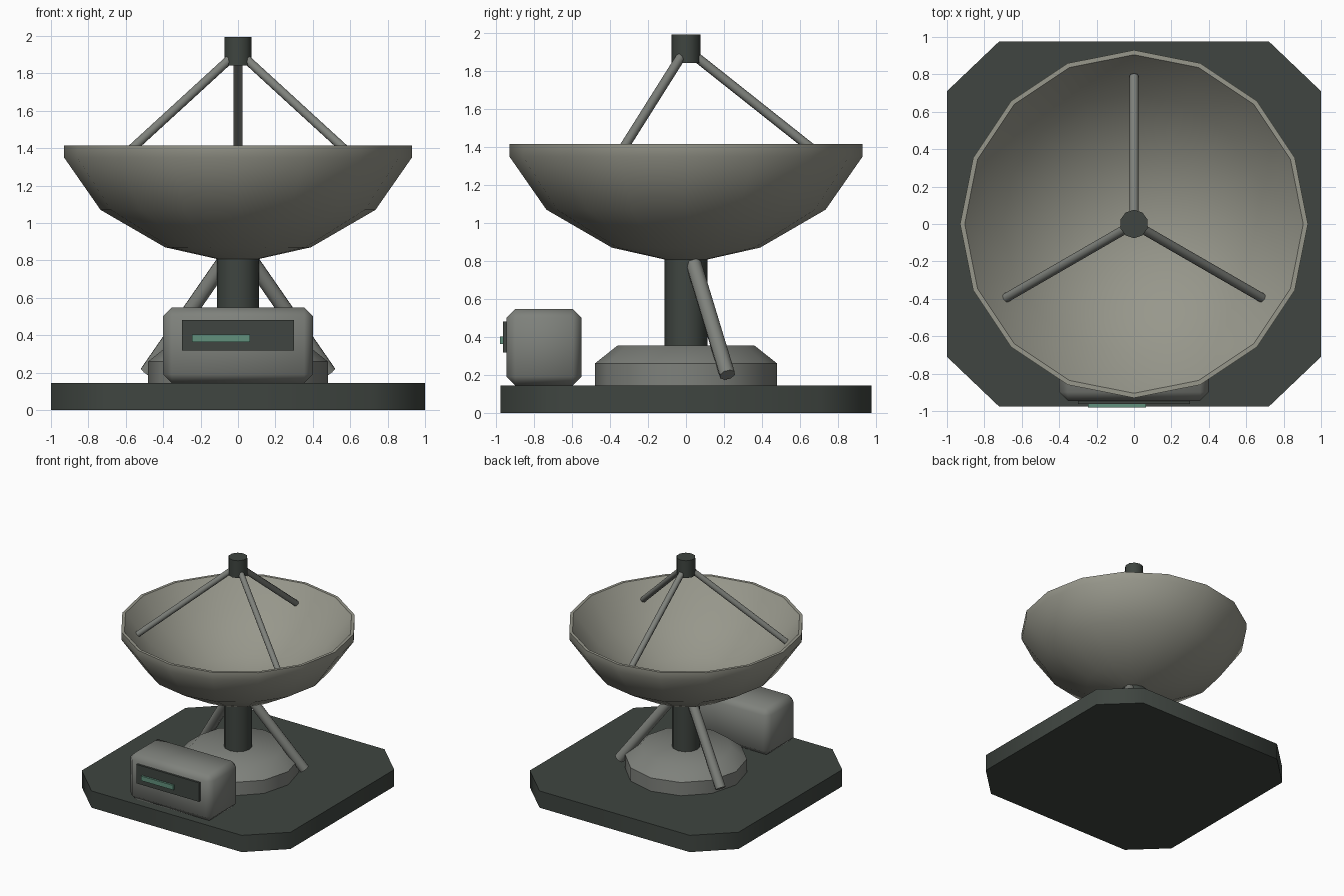
import bpy, bmesh, math
from mathutils import Vector

if "Cube" in bpy.data.objects:
    bpy.data.objects.remove(bpy.data.objects["Cube"])


def material(name, rgb):
    m = bpy.data.materials.new(name)
    m.diffuse_color = (*rgb, 1)
    m.use_nodes = True
    m.node_tree.nodes["Principled BSDF"].inputs["Base Color"].default_value = m.diffuse_color
    return m


DARK = material("dark_metal", (0.05, 0.06, 0.052))
GREY = material("grey_metal", (0.21, 0.22, 0.20))
SHELL = material("dish_shell", (0.31, 0.31, 0.26))
GREEN = material("green_light", (0.12, 0.28, 0.20))


def finish(name, bm, mat, angle=50):
    bmesh.ops.recalc_face_normals(bm, faces=bm.faces)
    me = bpy.data.meshes.new(name)
    bm.to_mesh(me)
    bm.free()
    me.materials.append(mat)
    ob = bpy.data.objects.new(name, me)
    bpy.context.collection.objects.link(ob)
    bpy.ops.object.select_all(action='DESELECT')
    ob.select_set(True)
    bpy.context.view_layer.objects.active = ob
    bpy.ops.object.shade_smooth_by_angle(angle=math.radians(angle))
    return ob


def lathe(name, profile, sides, mat):
    """Revolve (radius, z) points that start and end on the axis."""
    bm = bmesh.new()
    vs = [bm.verts.new((r, 0, z)) for r, z in profile]
    edges = [bm.edges.new(p) for p in zip(vs, vs[1:])]
    bmesh.ops.spin(bm, geom=vs + edges, cent=(0, 0, 0), axis=(0, 0, 1),
                   angle=math.tau, steps=sides)
    bmesh.ops.remove_doubles(bm, verts=bm.verts, dist=1e-4)
    return finish(name, bm, mat)


def rod(name, a, b, radius, sides, mat):
    a, b = Vector(a), Vector(b)
    bm = bmesh.new()
    bmesh.ops.create_cone(bm, cap_ends=True, segments=sides, radius1=radius,
                          radius2=radius, depth=(b - a).length)
    bm.transform((b - a).to_track_quat('Z', 'Y').to_matrix().to_4x4())
    bmesh.ops.translate(bm, verts=bm.verts, vec=(a + b) / 2)
    return finish(name, bm, mat)


def box(name, lo, hi, mat, bevel=0):
    lo, hi = Vector(lo), Vector(hi)
    bm = bmesh.new()
    bmesh.ops.create_cube(bm, size=1)
    bmesh.ops.scale(bm, verts=bm.verts, vec=hi - lo)
    bmesh.ops.translate(bm, verts=bm.verts, vec=(lo + hi) / 2)
    if bevel:
        bmesh.ops.bevel(bm, geom=bm.edges[:], offset=bevel, segments=1,
                        affect='EDGES')
    return finish(name, bm, mat)


# base plate with cut corners
bm = bmesh.new()
outline = [(-0.72, -0.977), (0.72, -0.977), (1, -0.71), (1, 0.71),
           (0.72, 0.977), (-0.72, 0.977), (-1, 0.71), (-1, -0.71)]
face = bm.faces.new([bm.verts.new((x, y, 0)) for x, y in outline])
top = bmesh.ops.extrude_face_region(bm, geom=[face], use_keep_orig=True)
bmesh.ops.translate(bm, vec=(0, 0, 0.145),
                    verts=[v for v in top["geom"] if isinstance(v, bmesh.types.BMVert)])
finish("base_plate", bm, DARK)

# pedestal and mast
lathe("pedestal", [(0, 0.145), (0.48, 0.145), (0.48, 0.26), (0.36, 0.355), (0, 0.355)], 12, GREY)
rod("mast", (0, 0, 0.34), (0, 0, 0.84), 0.112, 12, DARK)

# rear braces
for side, s in (("left", -1), ("right", 1)):
    rod(f"{side}_brace", (s * 0.485, 0.218, 0.2), (s * 0.08, 0.04, 0.785), 0.043, 8, GREY)

# dish: outer shell, rim, inner bowl
lathe("dish", [(0, 0.795), (0.1, 0.805), (0.39, 0.87), (0.735, 1.07), (0.93, 1.35),
               (0.93, 1.415), (0.905, 1.415), (0.70, 1.16), (0.375, 0.955), (0, 0.875)],
      16, SHELL)

# feed horn and its three struts
rod("feed_horn", (0, 0, 1.843), (0, 0, 1.993), 0.076, 10, DARK)
for i in range(3):
    a = math.radians(90 + 120 * i)
    c, s = math.cos(a), math.sin(a)
    rod(f"feed_strut_{i + 1}", (0.79 * c, 0.79 * s, 1.29), (0.04 * c, 0.04 * s, 1.885),
        0.025, 8, GREY)

# control cabinet with panel and status light
box("control_cabinet", (-0.4, -0.945, 0.145), (0.4, -0.55, 0.547), GREY, 0.046)
box("control_panel", (-0.3, -0.963, 0.318), (0.3, -0.93, 0.482), DARK)
box("status_light", (-0.245, -0.98, 0.363), (0.065, -0.95, 0.403), GREEN)
